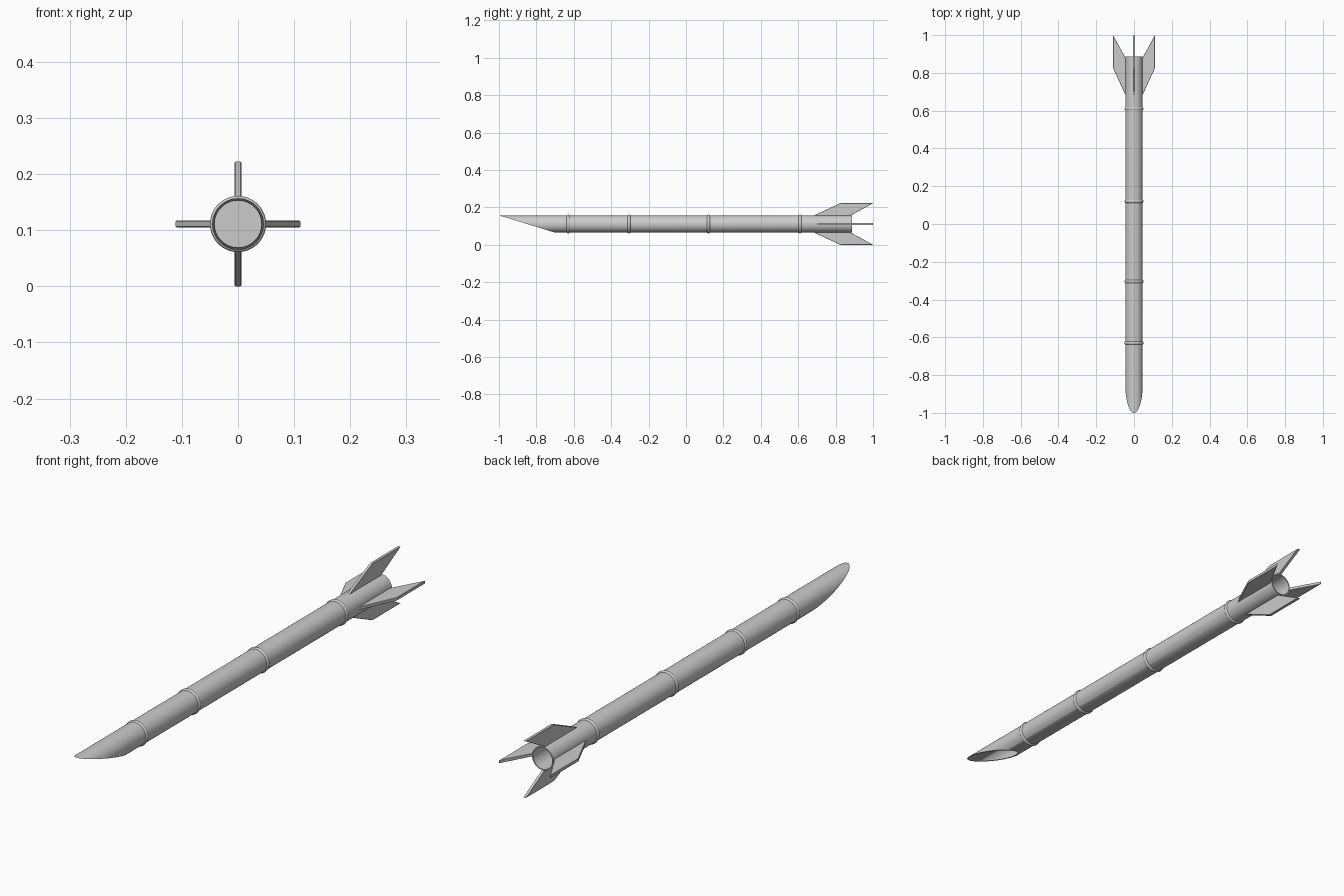
import bpy, bmesh, math

if "Cube" in bpy.data.objects:
    bpy.data.objects.remove(bpy.data.objects["Cube"])

CZ = 0.111               # height of the tube axis
R_OUT, R_IN = 0.046, 0.0415
SEG = 64
FRONT, CUT_END, BACK = -1.0, -0.70, 0.888
NODES = (-0.63, -0.305, 0.12, 0.61)


def finish(bm, name, smooth=True):
    bmesh.ops.recalc_face_normals(bm, faces=bm.faces[:])
    me = bpy.data.meshes.new(name)
    bm.to_mesh(me)
    bm.free()
    ob = bpy.data.objects.new(name, me)
    bpy.context.collection.objects.link(ob)
    if smooth:
        bpy.ops.object.select_all(action='DESELECT')
        ob.select_set(True)
        bpy.context.view_layer.objects.active = ob
        bpy.ops.object.shade_smooth_by_angle(angle=math.radians(35))
    return ob


def slant(z):
    """y position on the slanted cutting plane for a height above the axis"""
    return FRONT + (CUT_END - FRONT) * (R_OUT - z) / (2 * R_OUT)


def lathe(name, profile):
    """Revolve a closed (radius, y) profile about the tube axis; y None = slanted cut"""
    bm = bmesh.new()
    rows = []
    for i in range(SEG):
        a = 2 * math.pi * i / SEG
        row = []
        for r, y in profile:
            x, z = r * math.cos(a), r * math.sin(a)
            row.append(bm.verts.new((x, slant(z) if y is None else y, CZ + z)))
        rows.append(row)
    n = len(profile)
    for i in range(SEG):
        a, b = rows[i], rows[(i + 1) % SEG]
        for j in range(n):
            k = (j + 1) % n
            bm.faces.new((a[j], a[k], b[k], b[j]))
    return finish(bm, name)


# Hollow stem with a slanted front cut and open back
lathe("stem", [(R_OUT, None), (R_OUT, BACK), (R_IN, BACK), (R_IN, None)])

# Raised node rings, each with an inner wall closing the stem
for i, y in enumerate(NODES, 1):
    arc = [(0.045 + 0.005 * math.sin(t), y - 0.008 * math.cos(t))
           for t in (math.pi * k / 8 for k in range(9))]
    lathe(f"node_ring_{i}", arc)
    if i in (1, len(NODES)):
        bm = bmesh.new()
        disc = [bm.verts.new((R_IN * math.cos(2 * math.pi * k / SEG), y,
                              CZ + R_IN * math.sin(2 * math.pi * k / SEG)))
                for k in range(SEG)]
        bm.faces.new(disc)
        finish(bm, f"inner_wall_{i}", smooth=False)

# Four swept tail fins, outline as (distance from axis, y)
OUTLINE = [(0.044, 0.68), (0.111, 0.825), (0.111, 1.0), (0.044, 0.878)]
HALF = 0.006
for i, name in enumerate(("fin_right", "fin_top", "fin_left", "fin_bottom")):
    a = i * math.pi / 2
    bm = bmesh.new()
    sides = []
    for t in (-HALF, HALF):
        sides.append([bm.verts.new((r * math.cos(a) - t * math.sin(a), y,
                                    CZ + r * math.sin(a) + t * math.cos(a)))
                      for r, y in OUTLINE])
    lo, hi = sides
    bm.faces.new(lo[::-1])
    bm.faces.new(hi)
    for j in range(4):
        k = (j + 1) % 4
        bm.faces.new((lo[j], lo[k], hi[k], hi[j]))
    fin = finish(bm, name, smooth=False)
    bev = fin.modifiers.new("edge_bevel", 'BEVEL')
    bev.width = 0.0012
    bev.segments = 1
